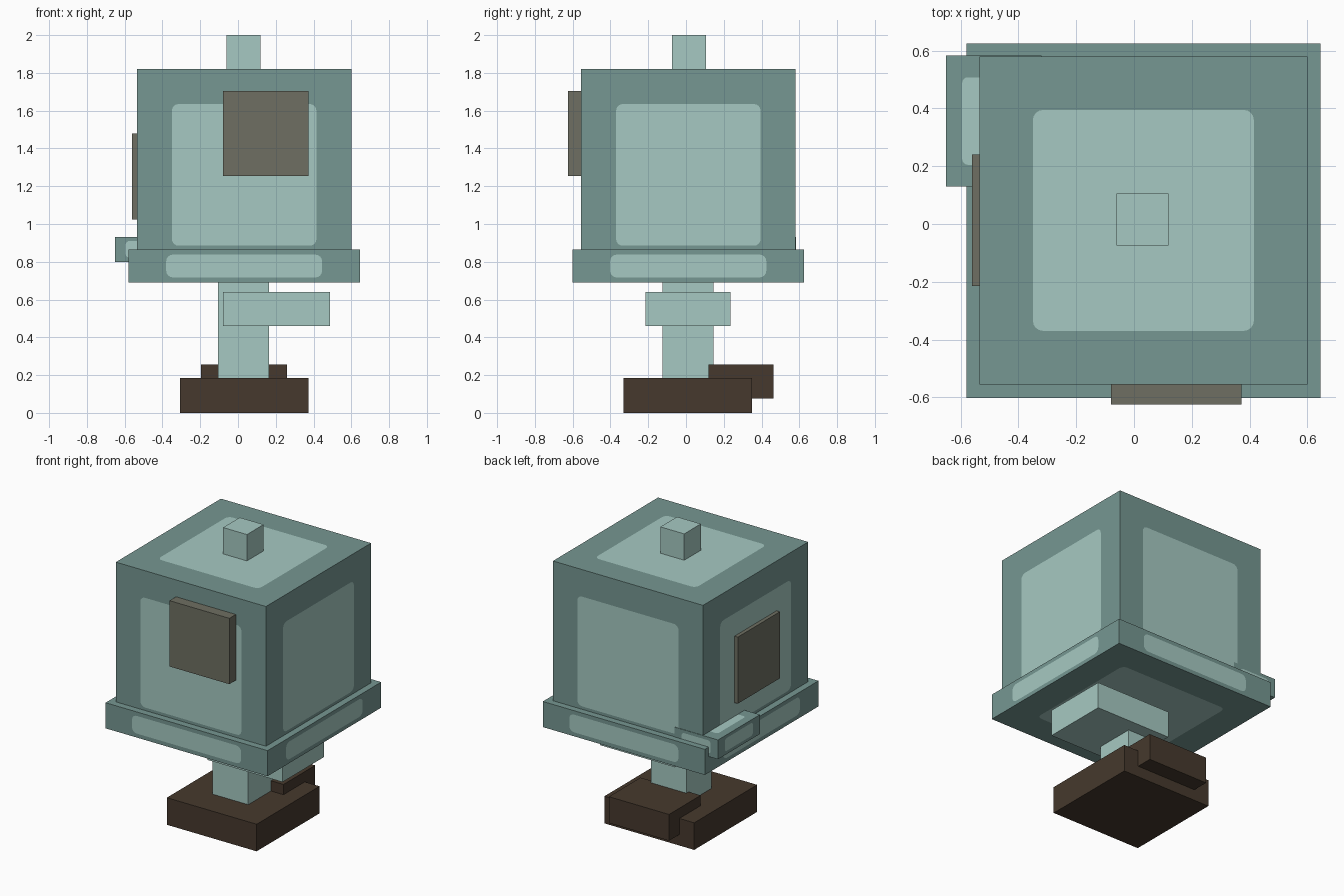
import bpy, bmesh, math
from mathutils import Vector

if "Cube" in bpy.data.objects:
    bpy.data.objects.remove(bpy.data.objects["Cube"])


def srgb(r, g, b):
    lin = [((c / 255 + 0.055) / 1.055) ** 2.4 for c in (r, g, b)]
    return (*lin, 1.0)


def material(name, rgb):
    m = bpy.data.materials.new(name)
    m.diffuse_color = srgb(*rgb)
    m.use_nodes = True
    m.node_tree.nodes["Principled BSDF"].inputs["Base Color"].default_value = m.diffuse_color
    return m


TEAL = material("dull_teal", (118, 151, 146))
PALE = material("pale_teal", (166, 201, 194))
BROWN = material("dark_brown", (70, 57, 45))
OLIVE = material("olive_grey", (110, 111, 98))


def finish(name, bm, mats):
    bmesh.ops.remove_doubles(bm, verts=bm.verts, dist=1e-5)
    bmesh.ops.recalc_face_normals(bm, faces=bm.faces)
    mesh = bpy.data.meshes.new(name)
    bm.to_mesh(mesh)
    bm.free()
    for m in mats:
        mesh.materials.append(m)
    obj = bpy.data.objects.new(name, mesh)
    bpy.context.collection.objects.link(obj)
    return obj


def box(name, lo, hi, mat):
    """Plain box between two corners."""
    bm = bmesh.new()
    bmesh.ops.create_cube(bm, size=1)
    lo, hi = Vector(lo), Vector(hi)
    for v in bm.verts:
        v.co = Vector(lo[i] + (v.co[i] + 0.5) * (hi[i] - lo[i]) for i in range(3))
    return finish(name, bm, [mat])


def panel_box(name, lo, hi, margin, radius, steps=4):
    """Box with a pale rounded panel cut into each of its six faces."""
    bm = bmesh.new()
    signs = [(1, 1), (-1, 1), (-1, -1), (1, -1)]
    for axis in range(3):
        u, v = (axis + 1) % 3, (axis + 2) % 3
        for level in (lo[axis], hi[axis]):
            def vert(a, b):
                co = [0, 0, 0]
                co[axis], co[u], co[v] = level, a, b
                return bm.verts.new(co)

            outer, arcs = [], []
            for k, (su, sv) in enumerate(signs):
                cu = hi[u] if su > 0 else lo[u]
                cv = hi[v] if sv > 0 else lo[v]
                outer.append(vert(cu, cv))
                # centre of the rounded corner
                cu -= su * (margin[u] + radius)
                cv -= sv * (margin[v] + radius)
                angles = [math.pi / 2 * (k + s / steps) for s in range(steps + 1)]
                arcs.append([vert(cu + radius * math.cos(a), cv + radius * math.sin(a))
                             for a in angles])
            panel = bm.faces.new([p for arc in arcs for p in arc])
            panel.material_index = 1
            # four border faces meeting at the middle of each rounded corner
            half = steps // 2
            for k in range(4):
                n = (k + 1) % 4
                inner = arcs[k][half:] + arcs[n][:half + 1]
                bm.faces.new([outer[k], outer[n]] + inner[::-1])
    return finish(name, bm, [TEAL, PALE])


# Head, brim and side handle with pale panels
panel_box("head", (-0.535, -0.555, 0.70), (0.60, 0.58, 1.82), (0.185, 0.185, 0.185), 0.035)
panel_box("brim", (-0.58, -0.602, 0.69), (0.645, 0.625, 0.865), (0.20, 0.20, 0.027), 0.035)
panel_box("side_handle", (-0.65, 0.13, 0.80), (-0.32, 0.583, 0.932), (0.055, 0.075, 0.022), 0.02)

# Knob on top
box("top_knob", (-0.06, -0.075, 1.80), (0.12, 0.105, 2.0), PALE)

# Plates on the front and the left side
box("front_plate", (-0.08, -0.625, 1.255), (0.372, -0.54, 1.705), OLIVE)
box("left_plate", (-0.56, -0.215, 1.025), (-0.52, 0.24, 1.48), OLIVE)

# Stem and its crossing slab
box("stem", (-0.105, -0.125, 0.17), (0.165, 0.145, 0.70), PALE)
box("stem_slab", (-0.08, -0.215, 0.46), (0.487, 0.235, 0.64), PALE)

# Base blocks
box("base", (-0.307, -0.33, 0.0), (0.372, 0.35, 0.185), BROWN)
box("rear_base", (-0.195, 0.12, 0.075), (0.26, 0.462, 0.255), BROWN)
